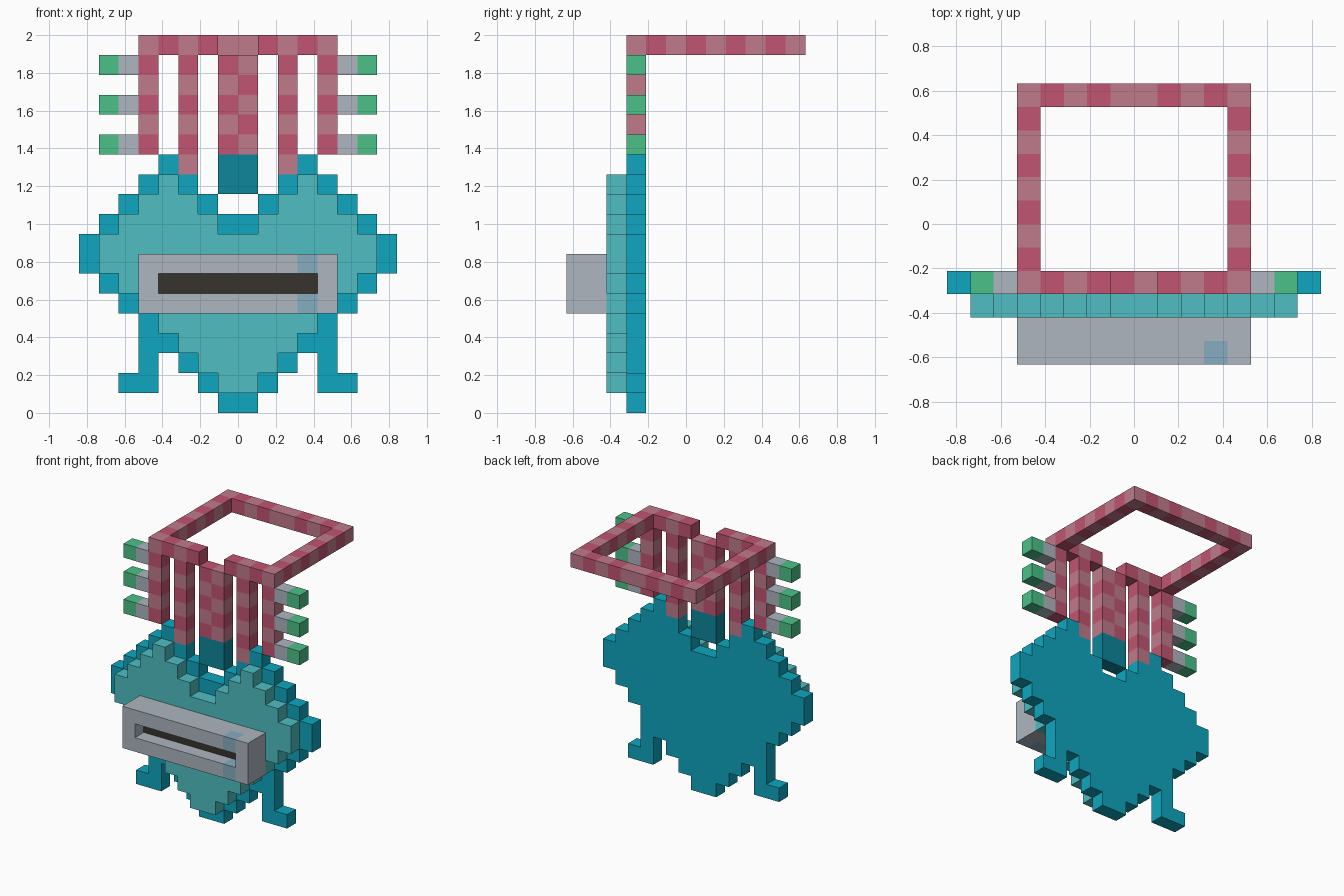
import bpy, bmesh, math
from mathutils import Vector

cube = bpy.data.objects.get("Cube")
if cube:
    bpy.data.objects.remove(cube, do_unlink=True)

U = 2 / 19  # edge of one block


def material(name, rgb):
    lin = [((c / 255 + 0.055) / 1.055) ** 2.4 for c in rgb]
    m = bpy.data.materials.new(name)
    m.use_nodes = True
    m.diffuse_color = (*lin, 1)
    bsdf = m.node_tree.nodes["Principled BSDF"]
    bsdf.inputs["Base Color"].default_value = (*lin, 1)
    bsdf.inputs["Roughness"].default_value = 0.8
    return m


BLUE = material("blue", (14, 166, 191))
AQUA = material("aqua", (78, 190, 194))
TEAL = material("dark teal", (13, 134, 155))
GREY = material("grey", (174, 182, 191))
PATCH = material("pale blue", (134, 174, 193))
BLACK = material("near black", (55, 52, 45))
GREEN = material("green", (75, 193, 136))
ROSE = material("rose", (192, 85, 113))
PINK = material("dusty pink", (192, 122, 139))

SIDES = [Vector(d) for d in ((1, 0, 0), (-1, 0, 0), (0, 1, 0),
                             (0, -1, 0), (0, 0, 1), (0, 0, -1))]


def blocks(name, cells, face_rule=None):
    """Skin a set of unit blocks {(x, y, z): material} with its outer faces."""
    mats = list(dict.fromkeys(cells.values()))
    bm = bmesh.new()
    verts = {}

    def vert(p):
        key = tuple(round(c) for c in p)
        if key not in verts:
            verts[key] = bm.verts.new(Vector(key) * U)
        return verts[key]

    for cell, mat in cells.items():
        centre = Vector(cell) + Vector((0.5, 0.5, 0.5))
        for d in SIDES:
            if tuple(int(c) for c in Vector(cell) + d) in cells:
                continue
            a = Vector((d.y, d.z, d.x)) / 2
            b = d.cross(a)
            mid = centre + d / 2
            f = bm.faces.new([vert(mid + s * a + t * b)
                              for s, t in ((-1, -1), (1, -1), (1, 1), (-1, 1))])
            use = (face_rule(cell, d) if face_rule else None) or mat
            if use not in mats:
                mats.append(use)
            f.material_index = mats.index(use)
    # Merge flat areas of one colour
    bmesh.ops.dissolve_limit(bm, angle_limit=math.radians(1), verts=bm.verts[:],
                             edges=bm.edges[:], delimit={'MATERIAL'})
    mesh = bpy.data.meshes.new(name)
    bm.to_mesh(mesh)
    bm.free()
    for m in mats:
        mesh.materials.append(m)
    obj = bpy.data.objects.new(name, mesh)
    bpy.context.scene.collection.objects.link(obj)
    return obj


def slab(rows, y, mat):
    """Mirrored rows of blocks from {z: [(start, end), ...]}."""
    return {(x, y, z): mat for z, spans in rows.items() for a, b in spans
            for i in range(a, b) for x in (i, -1 - i)}


def stripe(n):
    return ROSE if n % 2 else PINK


# Back plate with legs and feet
blocks("body_back", slab({
    0: [(0, 1)], 1: [(0, 2), (4, 6)], 2: [(0, 3), (4, 5)], 3: [(0, 5)],
    4: [(0, 5)], 5: [(0, 6)], 6: [(0, 7)], 7: [(0, 8)], 8: [(0, 8)],
    9: [(0, 7)], 10: [(1, 6)], 11: [(2, 5)], 12: [(3, 4)]}, -3, BLUE))

# Raised heart-shaped front
blocks("body_front", slab({
    1: [(0, 1)], 2: [(0, 2)], 3: [(0, 3)], 4: [(0, 4)], 5: [(0, 5)],
    6: [(0, 6)], 7: [(0, 7)], 8: [(0, 7)], 9: [(1, 6)], 10: [(2, 5)],
    11: [(3, 4)]}, -4, AQUA))

# Mouth box with a recessed slot and one tinted column
mouth = {}
for x in range(-5, 5):
    for z in range(5, 8):
        mouth[x, -5, z] = GREY
        if z != 6 or x in (-5, 4):
            mouth[x, -6, z] = PATCH if x == 3 else GREY
blocks("mouth_box", mouth, lambda c, d: BLACK if c[1] == -5 and d.y < 0 else None)

# Dark block under the centre posts
blocks("centre_base", slab({11: [(0, 1)], 12: [(0, 1)]}, -3, TEAL))

# Checkered centre posts
blocks("centre_posts", {(x, -3, z): stripe(z + x + 1)
                        for x in (-1, 0) for z in range(13, 18)})

# Striped posts
for side, sign in (("left", 1), ("right", -1)):
    for label, i, base in (("inner", 2, 12), ("outer", 4, 13)):
        x = i if sign > 0 else -1 - i
        blocks(f"{side}_{label}_post", {(x, -3, z): stripe(z) for z in range(base, 18)})

    # Side prongs with green tips
    for n, z in enumerate((13, 15, 17), 1):
        a, b = (5, 6) if sign > 0 else (-6, -7)
        blocks(f"{side}_prong_{n}", {(a, -3, z): GREY, (b, -3, z): GREEN})

# Striped top frame, open at the middle of the front
frame = {}
for i in range(5):
    for x in (i, -1 - i):
        frame[x, 5, 18] = stripe(i)
        if i > 0:
            frame[x, -3, 18] = stripe(i)
for y in range(-2, 5):
    for x in (-5, 4):
        frame[x, y, 18] = stripe(y + 3)
blocks("top_frame", frame)
